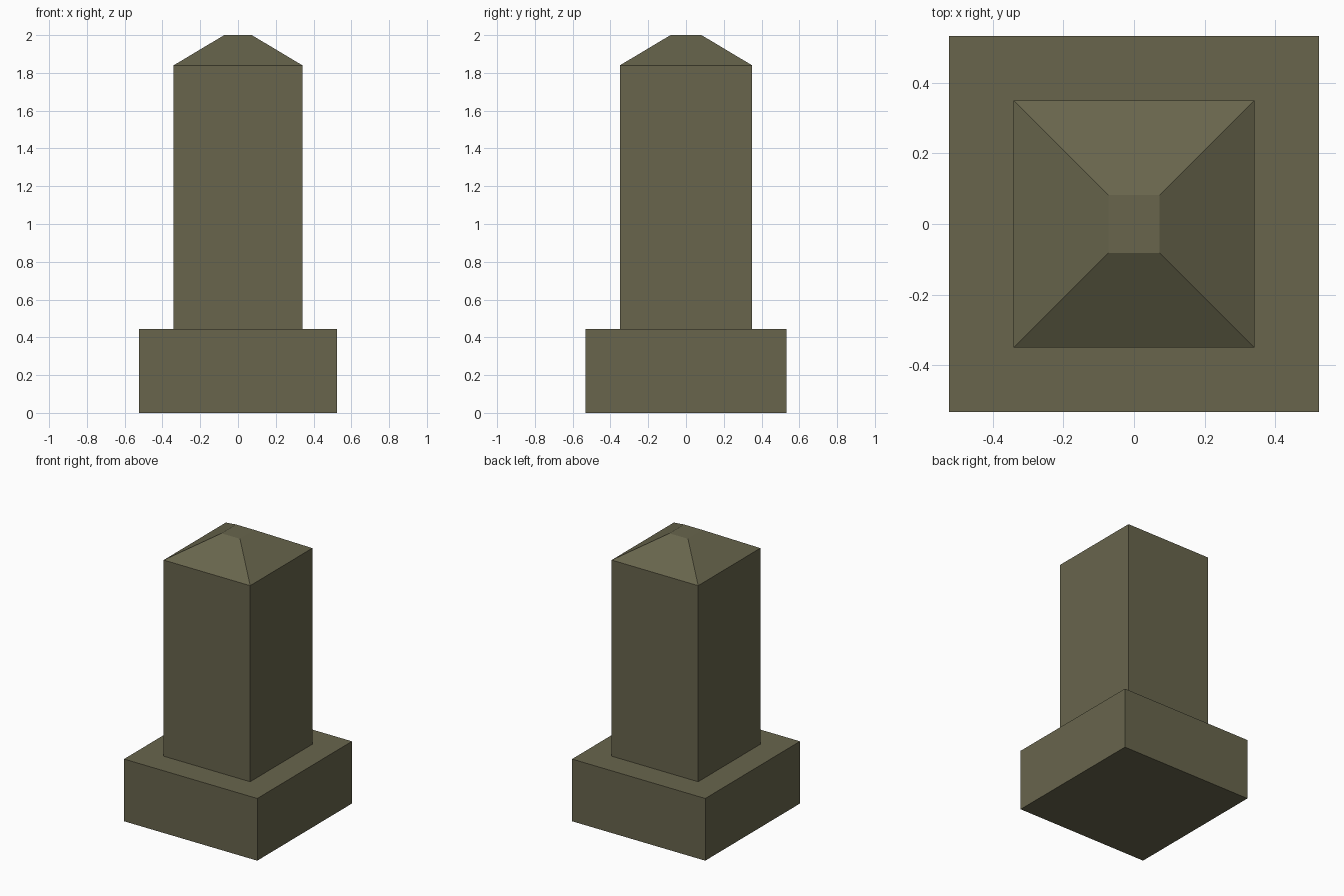
import bpy
import bmesh

if "Cube" in bpy.data.objects:
    bpy.data.objects.remove(bpy.data.objects["Cube"])

# Single stone colour
stone = bpy.data.materials.new("olive_stone")
stone.diffuse_color = (0.138, 0.130, 0.073, 1.0)
stone.use_nodes = True
stone.node_tree.nodes["Principled BSDF"].inputs["Base Color"].default_value = stone.diffuse_color

# Rectangular outlines from bottom to top: half width, half depth, height
rings = [
    (0.525, 0.533, 0.0),     # plinth foot
    (0.525, 0.533, 0.443),   # plinth top edge
    (0.341, 0.350, 0.443),   # shaft foot, on the ledge
    (0.341, 0.350, 1.84),    # shaft top
    (0.073, 0.082, 2.0),     # flat tip of the sloped cap
]

bm = bmesh.new()
loops = [[bm.verts.new((sx * hx, sy * hy, z))
          for sx, sy in ((-1, -1), (1, -1), (1, 1), (-1, 1))]
         for hx, hy, z in rings]

# Walls, ledge and cap slopes between neighbouring outlines
for lower, upper in zip(loops, loops[1:]):
    for i in range(4):
        j = (i + 1) % 4
        bm.faces.new((lower[i], lower[j], upper[j], upper[i]))

# Underside and tip
bm.faces.new(reversed(loops[0]))
bm.faces.new(loops[-1])
bmesh.ops.recalc_face_normals(bm, faces=bm.faces)

mesh = bpy.data.meshes.new("stone_pillar")
bm.to_mesh(mesh)
bm.free()
mesh.materials.append(stone)
bpy.context.collection.objects.link(bpy.data.objects.new("stone_pillar", mesh))
